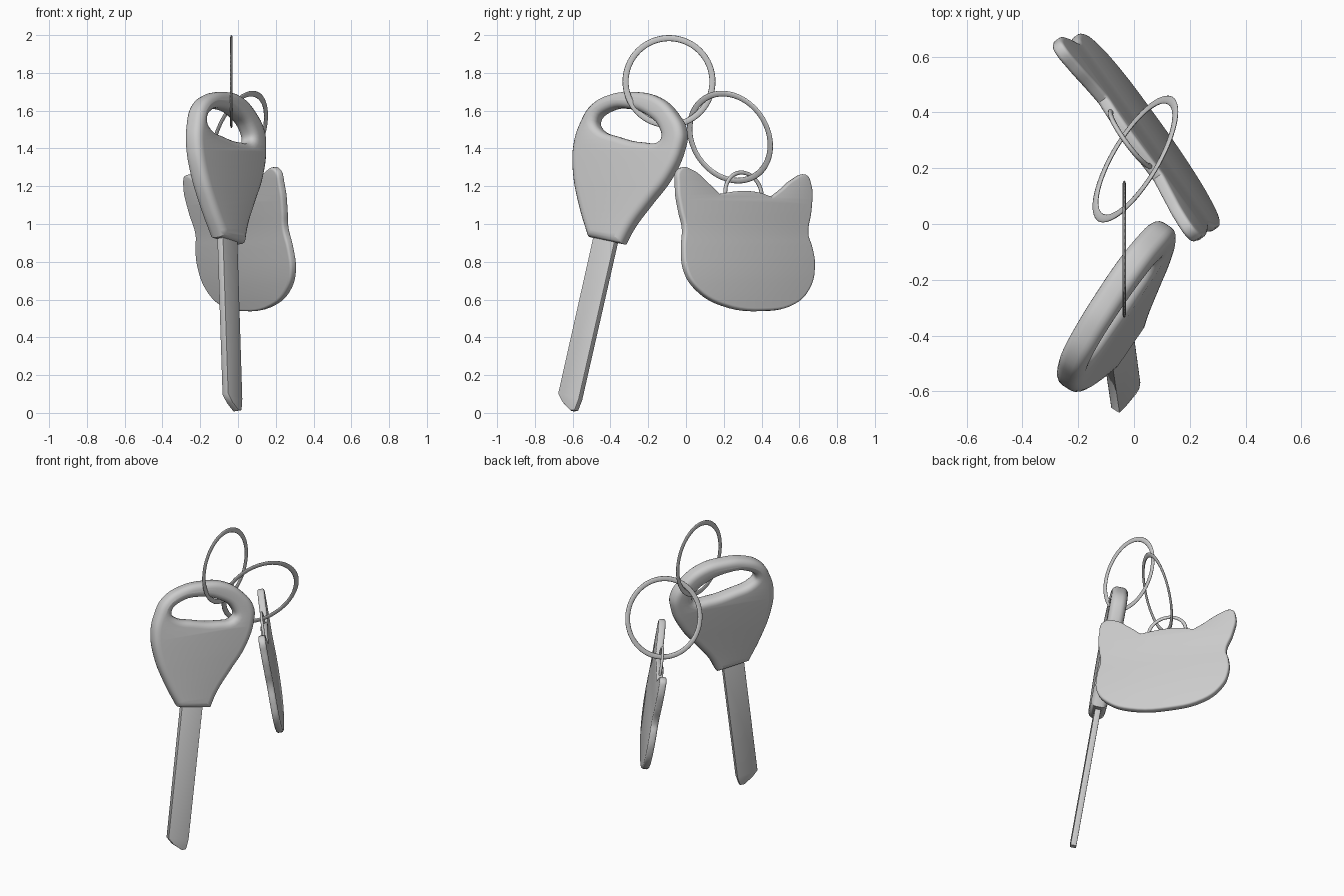
import bpy, bmesh, math
from mathutils import Matrix, Vector

if "Cube" in bpy.data.objects:
    bpy.data.objects.remove(bpy.data.objects["Cube"])


def finish(obj, angle=40):
    bpy.ops.object.select_all(action='DESELECT')
    obj.select_set(True)
    bpy.context.view_layer.objects.active = obj
    bpy.ops.object.shade_smooth_by_angle(angle=math.radians(angle))


def slab(name, outlines, plane, half, bevel, res=3):
    """Filled outline drawn in (y, z), laid on the plane x = a*y + b*z + c.
    A point with a third value is a sharp corner."""
    cu = bpy.data.curves.new(name + "_outline", 'CURVE')
    cu.dimensions, cu.fill_mode = '2D', 'BOTH'
    cu.resolution_u = 5
    cu.extrude, cu.bevel_depth = half - bevel, bevel
    cu.bevel_resolution, cu.offset = res, -bevel
    for pts in outlines:
        sp = cu.splines.new('BEZIER')
        sp.bezier_points.add(len(pts) - 1)
        sp.use_cyclic_u = True
        for bp, p in zip(sp.bezier_points, pts):
            bp.co = (p[0], p[1], 0)
            kind = 'VECTOR' if len(p) > 2 else 'AUTO'
            bp.handle_left_type = bp.handle_right_type = kind
    tmp = bpy.data.objects.new(name + "_tmp", cu)
    bpy.context.collection.objects.link(tmp)
    dg = bpy.context.evaluated_depsgraph_get()
    me = bpy.data.meshes.new_from_object(tmp.evaluated_get(dg))
    bpy.data.objects.remove(tmp)
    a, b, c = plane
    n = Vector((1, -a, -b)).normalized()
    me.transform(Matrix(((a, b, n.x, c), (1, 0, n.y, 0), (0, 1, n.z, 0), (0, 0, 0, 1))))
    bm = bmesh.new()
    bm.from_mesh(me)
    bmesh.ops.remove_doubles(bm, verts=bm.verts, dist=0.0005)
    bmesh.ops.recalc_face_normals(bm, faces=bm.faces)
    bm.to_mesh(me)
    bm.free()
    me.name = name
    obj = bpy.data.objects.new(name, me)
    bpy.context.collection.objects.link(obj)
    finish(obj)


def ring(name, center, normal, outer, tube, flat):
    bpy.ops.mesh.primitive_torus_add(major_segments=64, minor_segments=10,
                                     major_radius=outer - tube, minor_radius=tube)
    obj = bpy.context.object
    obj.name = name
    obj.scale = (1, 1, flat)
    obj.rotation_euler = Vector(normal).to_track_quat('Z', 'Y').to_euler()
    obj.location = center
    finish(obj, 60)


# key: grip with a slot, and blade in the same tilted plane
key_plane = (0.645, -0.178, 0.381)
grip = [(-.505, .93, 1), (-.55, 1.08), (-.585, 1.265), (-.582, 1.42), (-.548, 1.53),
        (-.485, 1.63), (-.38, 1.685), (-.28, 1.697), (-.14, 1.67), (-.045, 1.58),
        (-.005, 1.49), (-.015, 1.40), (-.087, 1.24), (-.19, 1.105), (-.28, .985),
        (-.33, .893, 1)]
slot = [(-.463, 1.54), (-.40, 1.60), (-.30, 1.61), (-.19, 1.57), (-.125, 1.50),
        (-.125, 1.44), (-.22, 1.43), (-.35, 1.46), (-.445, 1.50)]
slab("key_grip", [grip, slot], key_plane, 0.052, 0.036)

blade = [(-.475, .96), (-.668, .10), (-.645, .055), (-.603, .01), (-.58, .012),
         (-.558, .07), (-.36, .94)]
slab("key_blade", [[(y, z, 1) for y, z in blade]], key_plane, 0.019, 0.004, 1)

# cat head tag
tag_plane = (-0.725, -0.206, 0.446)
cat = [(-.035, 1.295), (-.052, 1.20), (-.035, 1.07), (-.015, .98), (-.02, .87),
       (-.005, .75), (.06, .65), (.19, .57), (.40, .54), (.57, .575), (.65, .66),
       (.675, .78), (.66, .88), (.64, .945), (.657, 1.07), (.655, 1.21), (.625, 1.26),
       (.56, 1.235), (.49, 1.175), (.445, 1.142, 1), (.38, 1.165), (.29, 1.173),
       (.17, 1.158, 1), (.10, 1.225), (.03, 1.283)]
slab("cat_tag", [cat], tag_plane, 0.022, 0.012, 2)

# linked rings and the small loop on the tag
ring("main_ring", (-.035, -.09, 1.754), (1, 0, 0), .246, .016, .4)
ring("second_ring", (.005, .233, 1.46), (.81, -.485, -.33), .26, .016, .4)
ring("tag_loop", (-.013, .305, 1.155), (1, .725, .206), .13, .011, .8)
